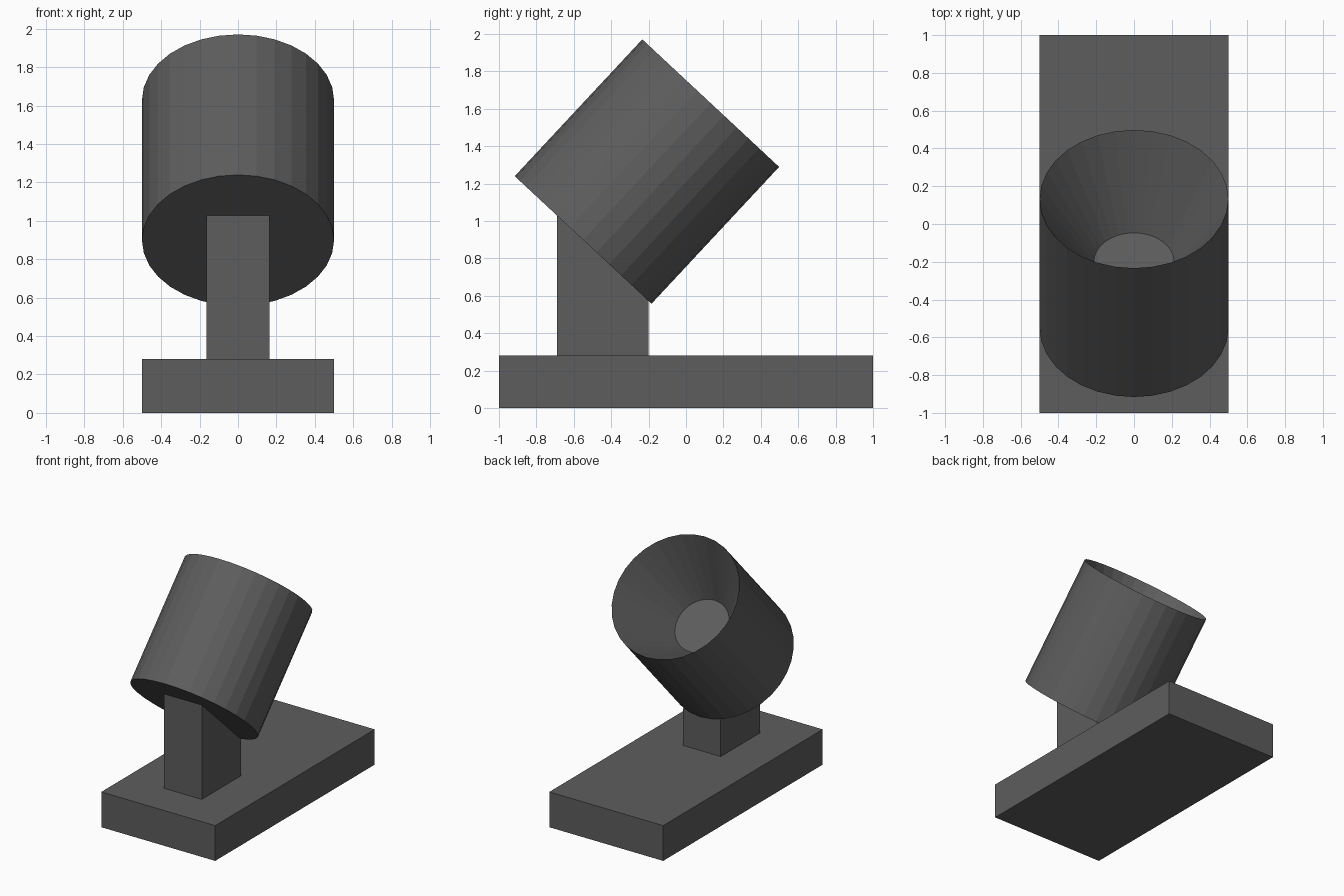
import bpy, bmesh
from math import cos, sin, tan, pi, radians
from mathutils import Matrix

if "Cube" in bpy.data.objects:
    bpy.data.objects.remove(bpy.data.objects["Cube"])

TILT = radians(43)
CENTRE = (0, -0.209, 1.264)
SIDES = 32

# Dark grey paint shared by all parts
paint = bpy.data.materials.new("dark_grey")
paint.diffuse_color = (0.11, 0.11, 0.11, 1)
paint.use_nodes = True
paint.node_tree.nodes["Principled BSDF"].inputs["Base Color"].default_value = paint.diffuse_color


def finish(name, bm):
    bmesh.ops.recalc_face_normals(bm, faces=bm.faces[:])
    mesh = bpy.data.meshes.new(name)
    bm.to_mesh(mesh)
    bm.free()
    mesh.materials.append(paint)
    obj = bpy.data.objects.new(name, mesh)
    bpy.context.collection.objects.link(obj)
    return obj


def box(name, x, y0, y1, z0, top):
    """Box with half-width x; top(y) gives the height of the upper face."""
    bm = bmesh.new()
    side = [(y0, z0), (y1, z0), (y1, top(y1)), (y0, top(y0))]
    face = bm.faces.new([bm.verts.new((-x, y, z)) for y, z in side])
    ext = bmesh.ops.extrude_face_region(bm, geom=[face], use_keep_orig=True)
    verts = [g for g in ext["geom"] if isinstance(g, bmesh.types.BMVert)]
    bmesh.ops.translate(bm, verts=verts, vec=(2 * x, 0, 0))
    return finish(name, bm)


def underside(y):
    """Height of the tilted lamp's back plane at y."""
    back_y = CENTRE[1] - 0.5 * sin(TILT)
    back_z = CENTRE[2] - 0.5 * cos(TILT)
    return back_z - (y - back_y) * tan(TILT)


# Base slab and the post cut to the slope of the lamp
box("base", 0.5, -1, 1, 0, lambda y: 0.28)
box("post", 0.165, -0.69, -0.2, 0.28, underside)

# Lamp housing: outer drum with a conical reflector and a flat floor
bm = bmesh.new()
rings = []
for r, z in [(0.5, -0.5), (0.5, 0.5), (0.213, 0.01)]:
    rings.append([bm.verts.new((r * sin(2 * pi * i / SIDES), r * cos(2 * pi * i / SIDES), z))
                  for i in range(SIDES)])
for a, b in zip(rings, rings[1:]):
    for i in range(SIDES):
        j = (i + 1) % SIDES
        bm.faces.new((a[i], a[j], b[j], b[i]))
bm.faces.new(rings[0])
bm.faces.new(rings[-1])
lamp = finish("lamp_housing", bm)
lamp.matrix_world = Matrix.Translation(CENTRE) @ Matrix.Rotation(-TILT, 4, 'X')
